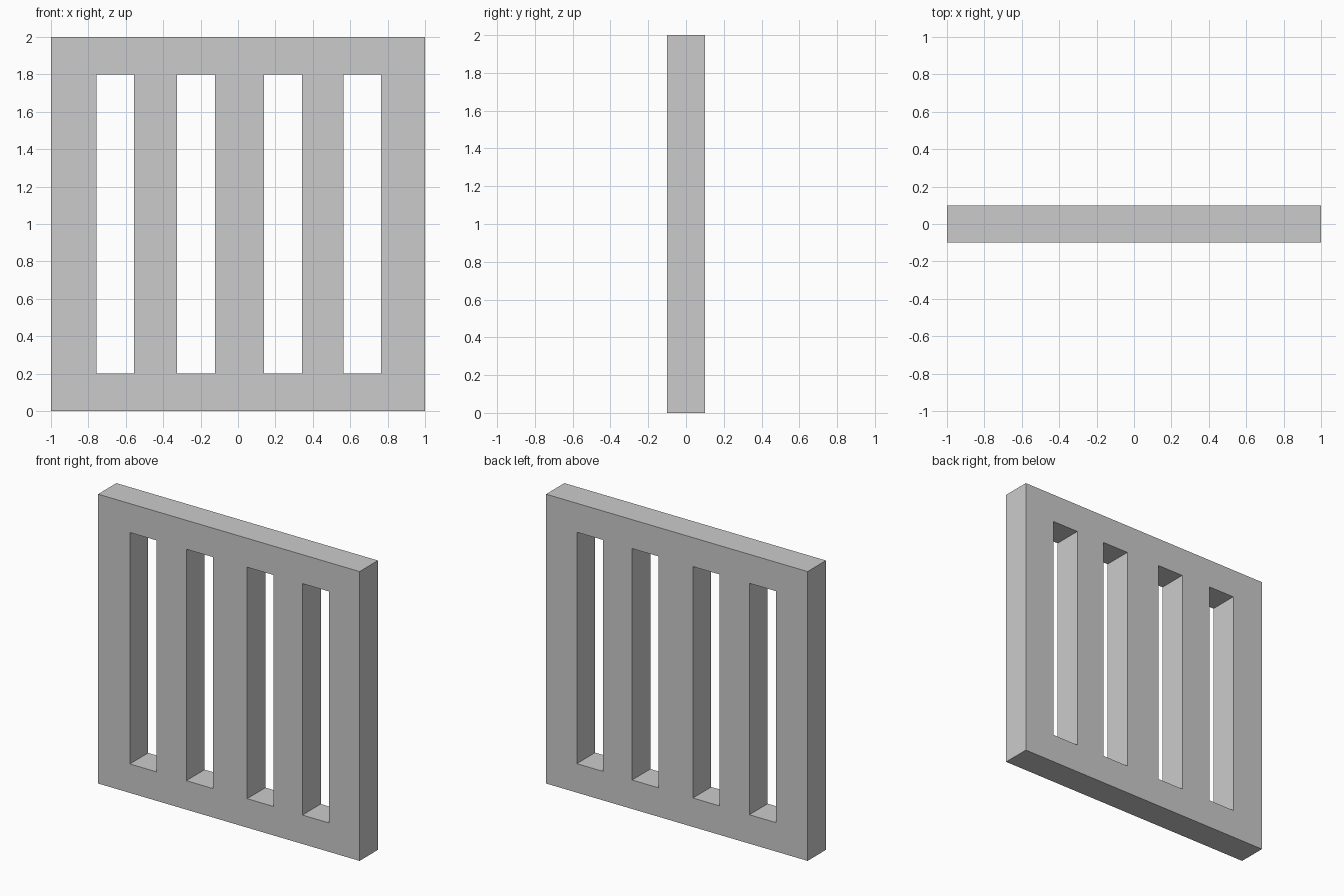
import bpy
import bmesh

if "Cube" in bpy.data.objects:
    bpy.data.objects.remove(bpy.data.objects["Cube"])

DEPTH = 0.2
SLOT_WIDTH = 0.202
SLOT_LEFT_EDGES = (-0.757, -0.325, 0.14, 0.563)

# Grid lines of the front profile: odd columns in the middle row are slots
xs = [-1.0]
for left in SLOT_LEFT_EDGES:
    xs += [left, left + SLOT_WIDTH]
xs.append(1.0)
zs = [0.0, 0.2, 1.8, 2.0]

# Flat front profile with open slots
bm = bmesh.new()
grid = [[bm.verts.new((x, 0, z)) for z in zs] for x in xs]
for i in range(len(xs) - 1):
    for j in range(len(zs) - 1):
        if j == 1 and i % 2 == 1:
            continue
        bm.faces.new((grid[i][j], grid[i + 1][j], grid[i + 1][j + 1], grid[i][j + 1]))

mesh = bpy.data.meshes.new("slatted_panel")
bm.to_mesh(mesh)
bm.free()
panel = bpy.data.objects.new("slatted_panel", mesh)
bpy.context.collection.objects.link(panel)

# Panel thickness, centred on y = 0
solid = panel.modifiers.new("thickness", 'SOLIDIFY')
solid.thickness = DEPTH
solid.offset = 0
